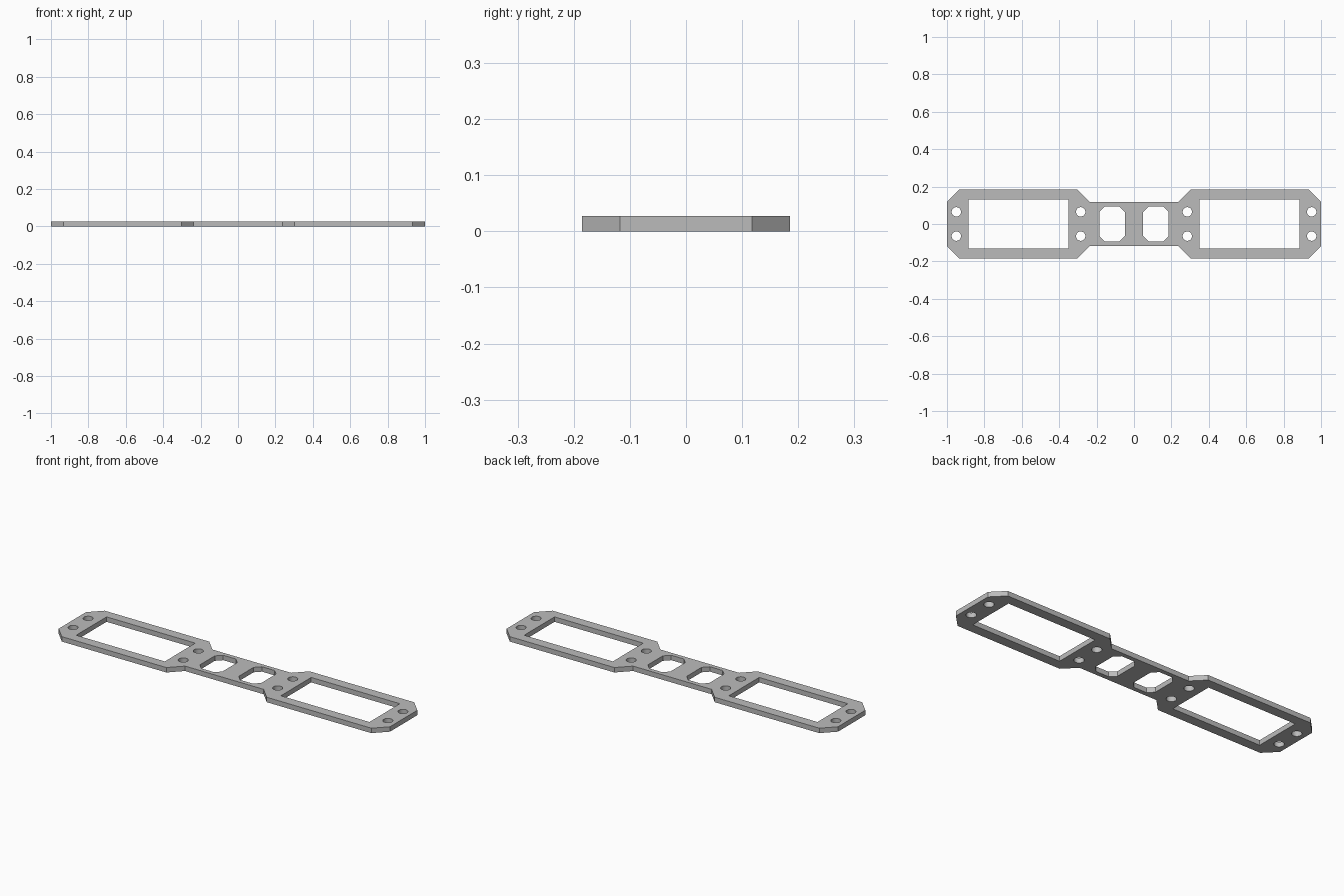
import bpy
import bmesh
from math import cos, sin, tau

if "Cube" in bpy.data.objects:
    bpy.data.objects.remove(bpy.data.objects["Cube"], do_unlink=True)

THICK = 0.027

grey = bpy.data.materials.new("plain grey")
grey.use_nodes = True
colour = (0.5, 0.5, 0.5, 1)
grey.diffuse_color = colour
grey.node_tree.nodes["Principled BSDF"].inputs["Base Color"].default_value = colour


def chamfered(cx, hx, hy, c):
    """Rectangle with cut corners, centred on (cx, 0)."""
    quarter = [(hx, hy - c), (hx - c, hy)] if c else [(hx, hy)]
    half = quarter + [(-x, y) for x, y in reversed(quarter)]
    loop = half + [(-x, -y) for x, y in half]
    return [(cx + x, y) for x, y in loop]


def circle(cx, cy, r, n=32):
    return [(cx + r * cos(tau * i / n), cy + r * sin(tau * i / n)) for i in range(n)]


# Outer outline: one quarter, mirrored twice
quarter = [(1.0, 0.118), (0.934, 0.185), (0.303, 0.185), (0.237, 0.118)]
half = quarter + [(-x, y) for x, y in reversed(quarter)]
loops = [half + [(-x, -y) for x, y in half]]

# Openings on both sides: large window, cut-corner window, four screw holes
for side in (-1, 1):
    loops.append(chamfered(side * 0.6175, 0.2675, 0.131, 0))
    loops.append(chamfered(side * 0.117, 0.068, 0.094, 0.03))
    for x in (0.285, 0.95):
        for y in (-0.065, 0.065):
            loops.append(circle(side * x, y, 0.025))

# Filled profile extruded into the plate
curve = bpy.data.curves.new("plate_profile", "CURVE")
curve.dimensions = "2D"
curve.fill_mode = "BOTH"
curve.extrude = THICK / 2
for loop in loops:
    spline = curve.splines.new("POLY")
    spline.points.add(len(loop) - 1)
    for point, (x, y) in zip(spline.points, loop):
        point.co = (x, y, 0, 1)
    spline.use_cyclic_u = True

profile = bpy.data.objects.new("plate_profile", curve)
bpy.context.collection.objects.link(profile)
bpy.context.view_layer.update()
graph = bpy.context.evaluated_depsgraph_get()
mesh = bpy.data.meshes.new_from_object(profile.evaluated_get(graph))
bpy.data.objects.remove(profile, do_unlink=True)

# Weld caps to walls and stand the plate on the ground
bm = bmesh.new()
bm.from_mesh(mesh)
bmesh.ops.remove_doubles(bm, verts=bm.verts, dist=0.0001)
bmesh.ops.translate(bm, verts=bm.verts, vec=(0, 0, THICK / 2))
bmesh.ops.recalc_face_normals(bm, faces=bm.faces)
bm.to_mesh(mesh)
bm.free()
mesh.materials.clear()
mesh.materials.append(grey)

plate = bpy.data.objects.new("mounting_plate", mesh)
bpy.context.collection.objects.link(plate)
bpy.context.view_layer.objects.active = plate
plate.select_set(True)
bpy.ops.object.shade_smooth_by_angle()
